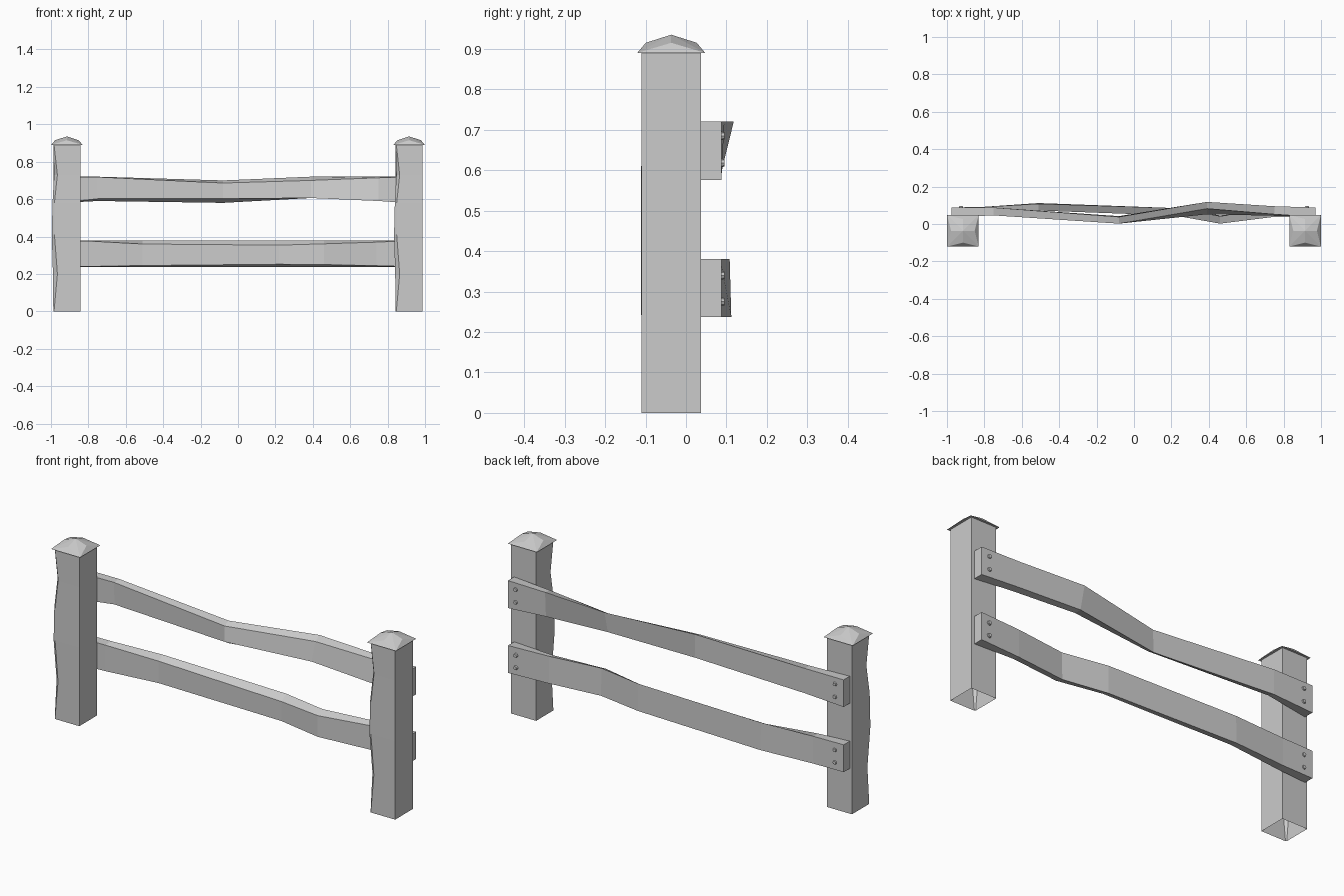
import bpy, bmesh
from mathutils import Matrix

if "Cube" in bpy.data.objects:
    bpy.data.objects.remove(bpy.data.objects["Cube"])


def make(name, bm):
    bmesh.ops.recalc_face_normals(bm, faces=bm.faces)
    me = bpy.data.meshes.new(name)
    bm.to_mesh(me)
    bm.free()
    ob = bpy.data.objects.new(name, me)
    bpy.context.collection.objects.link(ob)
    return ob


def loft(name, rings, capped=True):
    bm = bmesh.new()
    vs = [[bm.verts.new(p) for p in ring] for ring in rings]
    n = len(rings[0])
    for a, b in zip(vs, vs[1:]):
        for i in range(n):
            j = (i + 1) % n
            bm.faces.new((a[i], a[j], b[j], b[i]))
    if capped:
        bm.faces.new(vs[0])
        bm.faces.new(vs[-1])
    return make(name, bm)


# Square post, open below, with a worn front-left corner (z, chip size, bulge)
WEAR = [(0, .004, 0), (.2, .022, .002), (.41, .006, .008),
        (.58, .006, .004), (.73, .022, -.004), (.89, .004, 0)]


def post(name, cx):
    h, y0, y1 = .0725, -.11, .037
    rings = []
    for z, c, b in WEAR:
        rings.append([(cx + h, y0, z), (cx + h, y1, z), (cx - h, y1, z),
                      (cx - h - b, y0 + c, z), (cx - h + c, y0 - b * .2, z)])
    loft(name, rings, capped=False)


# Post cap: pyramid with raised points in the middle of each side
def cap(name, cx):
    bm = bmesh.new()
    cy, r, m = -.0365, .084, .063
    sq = [bm.verts.new((cx + sx * r, cy + sy * r, .89))
          for sx, sy in ((-1, -1), (1, -1), (1, 1), (-1, 1))]
    mid = [bm.verts.new((cx + sx * m, cy + sy * m, .915))
           for sx, sy in ((0, -1), (1, 0), (0, 1), (-1, 0))]
    top = bm.verts.new((cx, cy, .935))
    bm.faces.new(sq)
    for i in range(4):
        a, b = sq[i], sq[(i + 1) % 4]
        bm.faces.new((a, b, mid[i]))
        bm.faces.new((a, mid[i], top))
        bm.faces.new((mid[i], b, top))
    make(name, bm)


for side, cx in (("left", -.915), ("right", .915)):
    post(side + "_post", cx)
    cap(side + "_post_cap", cx)

# Crooked rails: x, then front/back y at bottom, front/back y at top,
# then front/back z at bottom, front/back z at top
UPPER = [
    (-.975, .037, .088, .037, .088, .578, .578, .72, .72),
    (-.75, .048, .088, .046, .088, .602, .59, .718, .72),
    (-.08, .004, .042, .002, .038, .602, .58, .686, .70),
    (.39, .052, .09, .082, .118, .606, .606, .70, .72),
    (.75, .044, .088, .052, .095, .59, .59, .714, .72),
    (.97, .037, .088, .037, .088, .576, .576, .72, .72)]
LOWER = [
    (-.975, .037, .088, .037, .088, .237, .237, .38, .38),
    (-.8, .046, .092, .046, .092, .24, .237, .376, .38),
    (-.51, .072, .112, .072, .108, .245, .237, .36, .38),
    (.22, .045, .085, .045, .085, .252, .237, .354, .38),
    (.46, .002, .046, .002, .042, .25, .237, .361, .38),
    (.74, .037, .075, .037, .075, .244, .237, .37, .38),
    (.97, .037, .088, .037, .088, .237, .237, .38, .38)]
for name, path in (("upper_rail", UPPER), ("lower_rail", LOWER)):
    loft(name, [[(x, fb, zfb), (x, bb, zbb), (x, bt, zbt), (x, ft, zft)]
                for x, fb, bb, ft, bt, zfb, zbb, zft, zbt in path])

# Bolt heads on the back of each rail end
for x in (-.925, .925):
    for z in (.275, .34, .618, .685):
        bm = bmesh.new()
        bmesh.ops.create_cone(
            bm, cap_ends=True, segments=8, radius1=.012, radius2=.009, depth=.012,
            matrix=Matrix.Translation((x, .089, z)) @ Matrix.Rotation(-1.5708, 4, 'X'))
        make("rail_bolt", bm)
